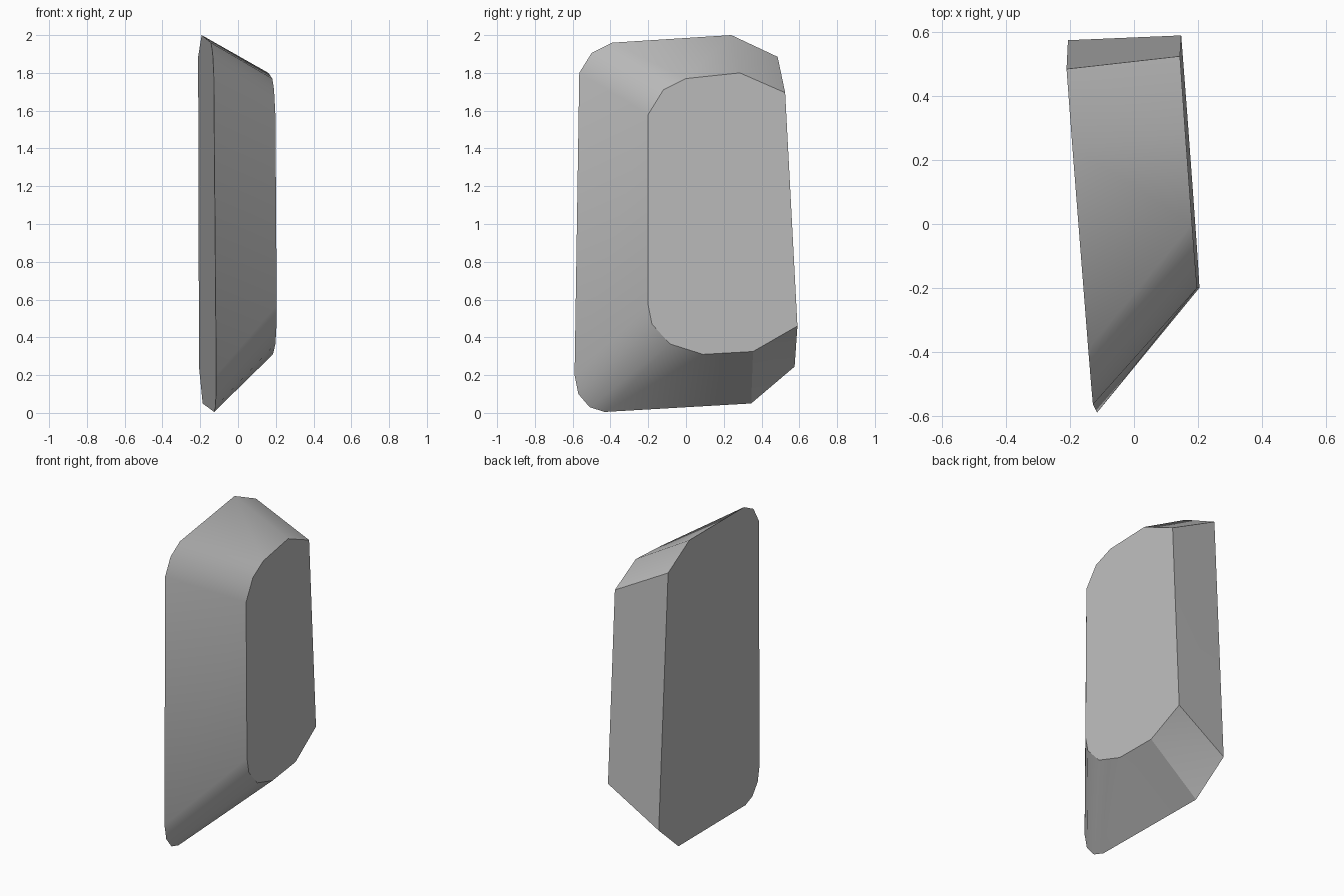
import bpy
import bmesh
import math

cube = bpy.data.objects.get("Cube")
if cube:
    bpy.data.objects.remove(cube)

# Matching outlines (y, z) of the wide and the narrow face
WIDE = [(-0.565, 1.8), (-0.5, 1.905), (-0.39, 1.96), (0.24, 2.0), (0.485, 1.885),
        (0.575, 0.245), (0.345, 0.05), (-0.43, 0.005), (-0.51, 0.03),
        (-0.57, 0.1), (-0.59, 0.2)]
NARROW = [(-0.2, 1.58), (-0.12, 1.71), (0.0, 1.77), (0.285, 1.8), (0.525, 1.695),
          (0.59, 0.46), (0.355, 0.325), (0.09, 0.31), (-0.085, 0.365),
          (-0.18, 0.47), (-0.2, 0.57)]


def ring(bm, outline, offset, slope):
    """Place an outline on a slightly tilted upright plane."""
    return [bm.verts.new((offset - slope * y - 0.007 * z, y, z)) for y, z in outline]


bm = bmesh.new()
wide = ring(bm, WIDE, -0.16, 0.078)
narrow = ring(bm, NARROW, 0.194, 0.073)

# Flat caps
bm.faces.new(wide)
bm.faces.new(narrow)

# Bevelled sides, split along the ridges that run from the wide to the narrow face
count = len(wide)
for i in range(count):
    j = (i + 1) % count
    if i < 5:
        bm.faces.new((wide[i], wide[j], narrow[i]))
        bm.faces.new((wide[j], narrow[j], narrow[i]))
    else:
        bm.faces.new((wide[i], wide[j], narrow[j]))
        bm.faces.new((wide[i], narrow[j], narrow[i]))
bmesh.ops.recalc_face_normals(bm, faces=bm.faces)

mesh = bpy.data.meshes.new("stone_slab")
bm.to_mesh(mesh)
bm.free()
slab = bpy.data.objects.new("stone_slab", mesh)
bpy.context.collection.objects.link(slab)

# Plain stone colour
stone = bpy.data.materials.new("stone_grey")
stone.use_nodes = True
colour = (0.5, 0.5, 0.5, 1.0)
stone.diffuse_color = colour
stone.node_tree.nodes["Principled BSDF"].inputs["Base Color"].default_value = colour
mesh.materials.append(stone)

# Soft rounded corners with crisp cap edges
bpy.ops.object.select_all(action='DESELECT')
slab.select_set(True)
bpy.context.view_layer.objects.active = slab
bpy.ops.object.shade_smooth_by_angle(angle=math.radians(30))
